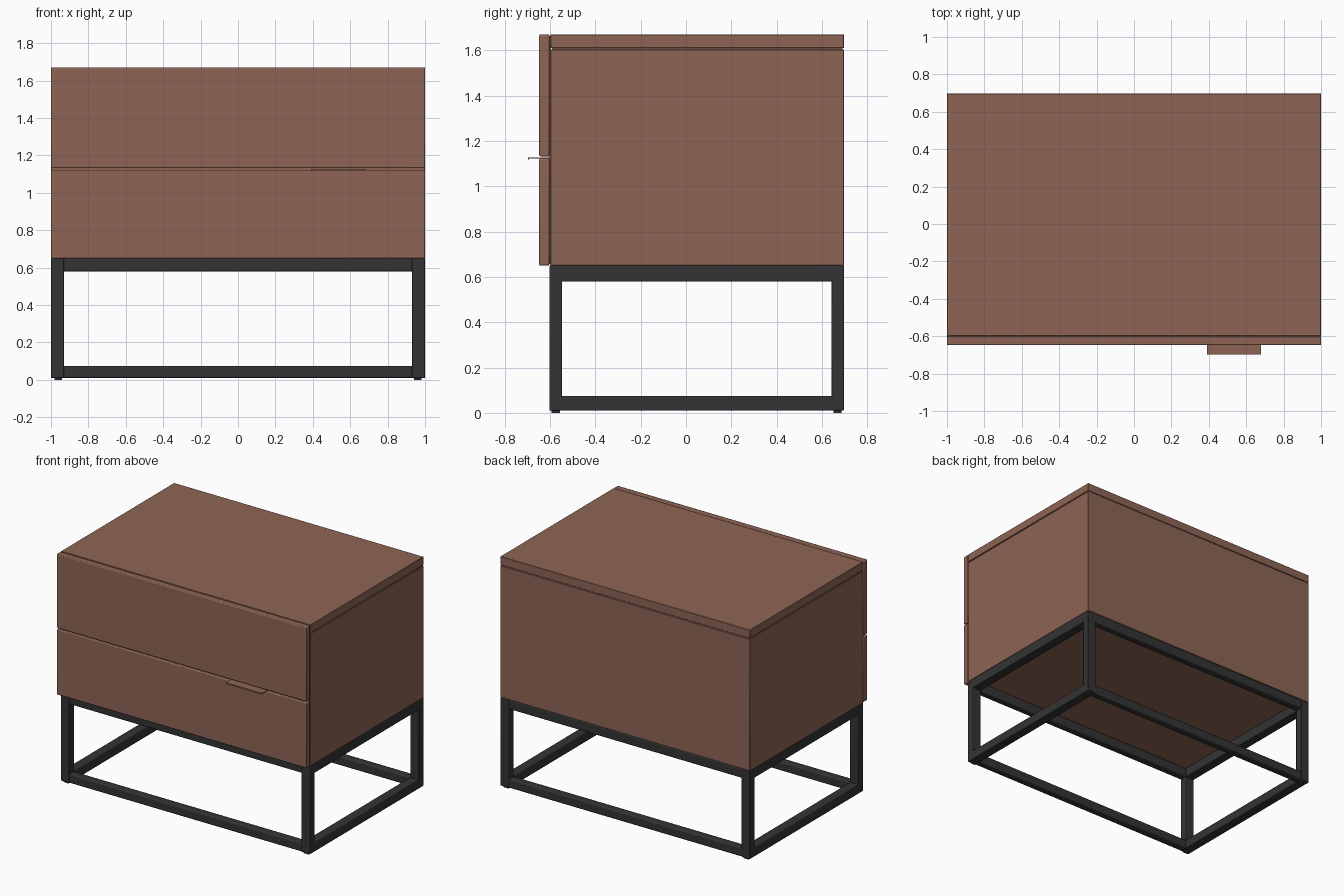
import bpy

if "Cube" in bpy.data.objects:
    bpy.data.objects.remove(bpy.data.objects["Cube"])


def material(name, rgb):
    m = bpy.data.materials.new(name)
    m.diffuse_color = (*rgb, 1)
    m.use_nodes = True
    m.node_tree.nodes["Principled BSDF"].inputs["Base Color"].default_value = m.diffuse_color
    return m


wood = material("brown wood", (0.27, 0.13, 0.09))
metal = material("black metal", (0.034, 0.034, 0.035))


def box(name, x, y, z, mat, bevel=0.0, segments=2):
    """Box spanning the given (min, max) ranges, with optional rounded edges."""
    bpy.ops.mesh.primitive_cube_add(
        size=1, location=[(r[0] + r[1]) / 2 for r in (x, y, z)])
    ob = bpy.context.object
    ob.name = name
    ob.scale = [r[1] - r[0] for r in (x, y, z)]
    bpy.ops.object.transform_apply(location=False, rotation=False, scale=True)
    ob.data.materials.append(mat)
    if bevel:
        mod = ob.modifiers.new("rounded_edges", 'BEVEL')
        mod.width = bevel
        mod.segments = segments
        bpy.ops.object.shade_smooth_by_angle()
    return ob


# Cabinet: carcass, recessed seam strip and top panel
box("carcass", (-1, 1), (-0.598, 0.697), (0.65, 1.604), wood, 0.002, 1)
box("top_seam", (-0.994, 0.994), (-0.592, 0.691), (1.60, 1.614), wood)
box("top_panel", (-1, 1), (-0.598, 0.697), (1.61, 1.67), wood, 0.002, 1)

# Drawer fronts, with a narrow gap between them
box("lower_drawer_front", (-1, 1), (-0.648, -0.603), (0.65, 1.123), wood, 0.006)
box("upper_drawer_front", (-1, 1), (-0.648, -0.603), (1.132, 1.67), wood, 0.006)
box("front_seam", (-0.994, 0.994), (-0.606, -0.595), (0.656, 1.664), wood)

# Pull tab with a small downturned lip
box("handle_plate", (0.39, 0.68), (-0.697, -0.603), (1.123, 1.128), wood)
box("handle_lip", (0.39, 0.68), (-0.697, -0.692), (1.118, 1.124), wood)

# Metal base: legs, side rails, long rails and feet
Y0, Y1, T = -0.603, 0.697, 0.056
for side, s in (("left", -1), ("right", 1)):
    xr = tuple(sorted((s * 0.93, s * 1.0)))
    for end, y in (("front", (Y0, Y0 + T)), ("back", (Y1 - T, Y1))):
        box(f"{side}_{end}_leg", xr, y, (0.01, 0.65), metal, 0.004)
        yc = (y[0] + y[1]) / 2
        box(f"{side}_{end}_foot", (s * 0.962 - 0.02, s * 0.962 + 0.02),
            (yc - 0.018, yc + 0.018), (0, 0.012), metal)
    for level, z in (("lower", (0.01, 0.075)), ("upper", (0.58, 0.65))):
        box(f"{side}_{level}_rail", xr, (Y0 + T - 0.006, Y1 - T + 0.006), z, metal, 0.004)

for end, y in (("front", (Y0, Y0 + T)), ("back", (Y1 - T, Y1))):
    for level, z in (("lower", (0.01, 0.075)), ("upper", (0.58, 0.65))):
        box(f"{end}_{level}_rail", (-0.935, 0.935), y, z, metal, 0.008)
